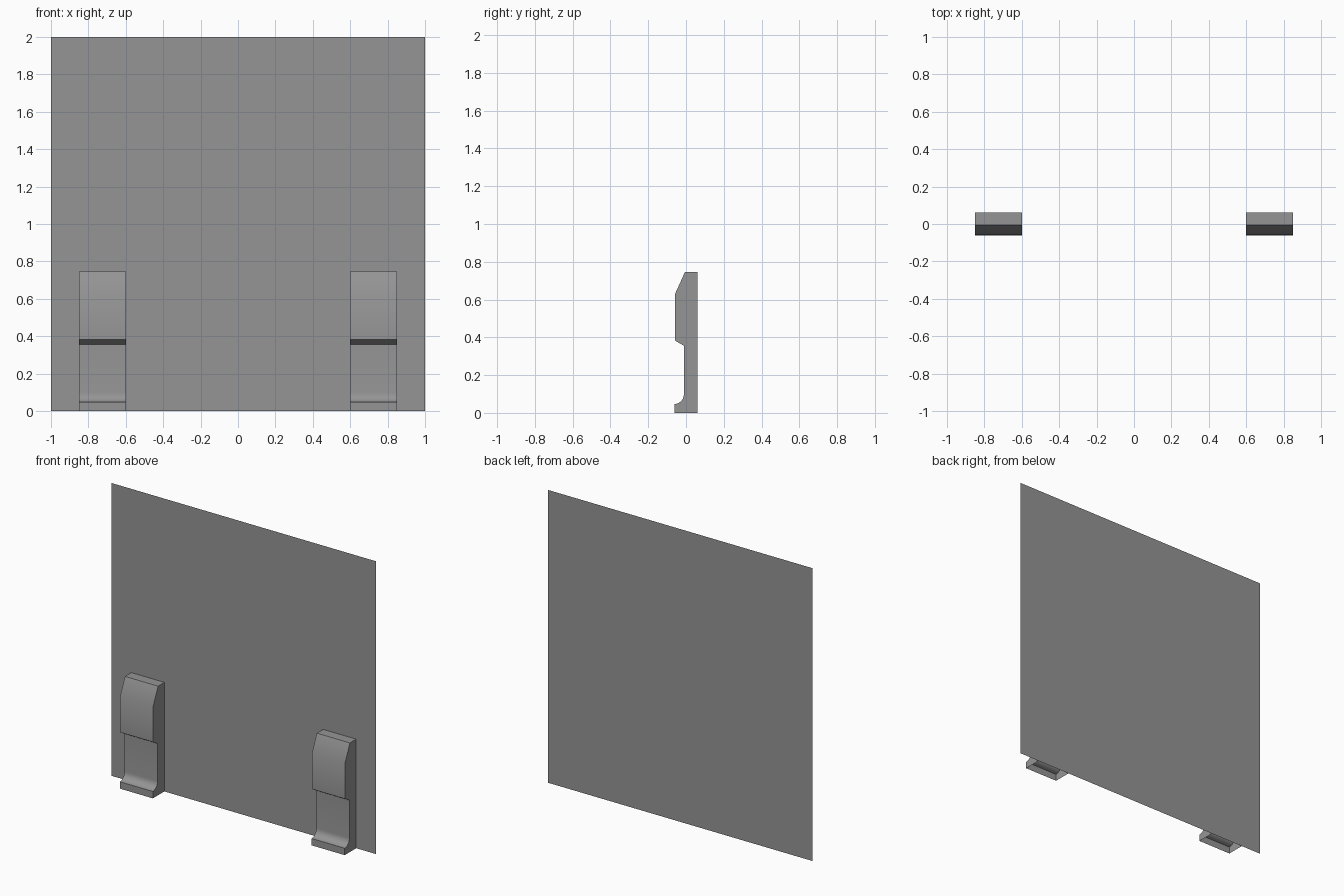
import bpy
import bmesh
import math

cube = bpy.data.objects.get("Cube")
if cube:
    bpy.data.objects.remove(cube, do_unlink=True)

# Single material
GREY = (0.3, 0.3, 0.3, 1)
grey = bpy.data.materials.new("mid_grey")
grey.use_nodes = True
grey.diffuse_color = GREY
grey.node_tree.nodes["Principled BSDF"].inputs["Base Color"].default_value = GREY

BACK = 0.062


def add_object(name, bm):
    mesh = bpy.data.meshes.new(name)
    bm.to_mesh(mesh)
    bm.free()
    mesh.materials.append(grey)
    obj = bpy.data.objects.new(name, mesh)
    bpy.context.collection.objects.link(obj)
    return obj


# Flat sheet panel at the back, facing the front
bm = bmesh.new()
corners = [(-1, 0), (1, 0), (1, 2), (-1, 2)]
bm.faces.new([bm.verts.new((x, BACK, z)) for x, z in corners])
add_object("back_panel", bm)

# Bracket side profile (y, z): lip, concave fillet, shank, overhanging head
fillet = [(-0.062 + 0.051 * math.cos(a), 0.098 + 0.051 * math.sin(a))
          for a in (math.radians(-90 + 15 * i) for i in range(7))]
profile = [(BACK, 0), (-0.062, 0)] + fillet + [
    (-0.011, 0.355), (-0.058, 0.383), (-0.058, 0.63), (-0.006, 0.745), (BACK, 0.745)]


def bracket(name, x0, x1):
    """Hollow shell, open at the bottom and against the panel."""
    bm = bmesh.new()
    a = [bm.verts.new((x0, y, z)) for y, z in profile]
    b = [bm.verts.new((x1, y, z)) for y, z in profile]
    bm.faces.new(a)
    bm.faces.new(b[::-1])
    for i in range(1, len(profile) - 1):
        bm.faces.new((a[i], b[i], b[i + 1], a[i + 1]))
    bmesh.ops.recalc_face_normals(bm, faces=bm.faces)
    obj = add_object(name, bm)
    bpy.ops.object.select_all(action="DESELECT")
    obj.select_set(True)
    bpy.context.view_layer.objects.active = obj
    bpy.ops.object.shade_smooth_by_angle(angle=math.radians(30))


bracket("left_bracket", 0.6, 0.85)
bracket("right_bracket", -0.85, -0.6)
